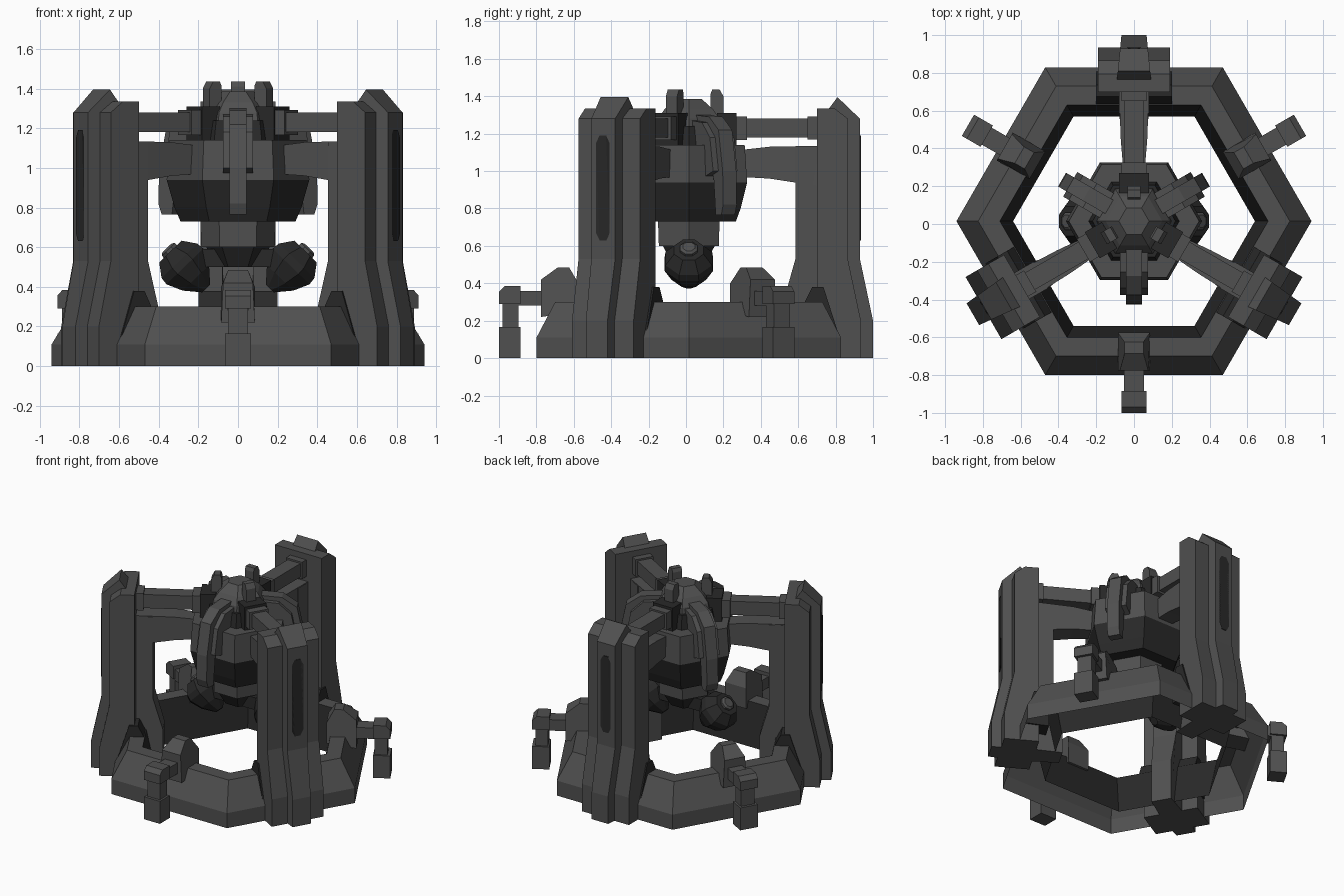
import bpy, bmesh
from math import pi, cos, sin, radians

cube = bpy.data.objects.get("Cube")
if cube:
    bpy.data.objects.remove(cube, do_unlink=True)

CENTRE_Y = 0.015
ARMS = (90, 210, 330)
GAPS = (30, 150, 270)


def material(name, value):
    m = bpy.data.materials.new(name)
    m.use_nodes = True
    colour = (value, value, value, 1)
    m.diffuse_color = colour
    m.node_tree.nodes["Principled BSDF"].inputs["Base Color"].default_value = colour
    return m


GREY = material("dark grey", 0.08)
BLACK = material("near black", 0.022)


def add_object(name, mesh, angle=0):
    ob = bpy.data.objects.new(name, mesh)
    ob.location.y = CENTRE_Y
    ob.rotation_euler.z = radians(angle)
    bpy.context.collection.objects.link(ob)
    return ob


def finish(bm, name, mats):
    bmesh.ops.recalc_face_normals(bm, faces=bm.faces)
    mesh = bpy.data.meshes.new(name)
    bm.to_mesh(mesh)
    bm.free()
    for m in mats:
        mesh.materials.append(m)
    return mesh


def slab(name, profile, angles, mat=GREY, width=None):
    """Mirror a (radius, height[, half width]) outline across the radial plane."""
    bm = bmesh.new()
    sides = []
    for s in (-1, 1):
        sides.append([bm.verts.new((p[0], s * (p[2] if len(p) > 2 else width), p[1]))
                      for p in profile])
    a, b = sides
    bm.faces.new(a)
    bm.faces.new(b[::-1])
    n = len(profile)
    for i in range(n):
        j = (i + 1) % n
        bm.faces.new((a[i], b[i], b[j], a[j]))
    mesh = finish(bm, name, [mat])
    for k, ang in enumerate(angles):
        add_object(f"{name}_{k + 1}", mesh, ang)


def box(name, r0, r1, z0, z1, width, angles, mat=GREY):
    slab(name, [(r0, z0), (r1, z0), (r1, z1), (r0, z1)], angles, mat, width)


def lathe(name, profile, sides=6, turn=0.0, caps=True, mats=(GREY,), black_rows=()):
    """Sweep a (radius, height) profile round the axis with a few flat sides."""
    bm = bmesh.new()
    rings = [[bm.verts.new((r * cos(turn + 2 * pi * i / sides),
                            r * sin(turn + 2 * pi * i / sides), z))
              for i in range(sides)] for r, z in profile]
    for row, (low, high) in enumerate(zip(rings, rings[1:])):
        for i in range(sides):
            j = (i + 1) % sides
            f = bm.faces.new((low[i], low[j], high[j], high[i]))
            f.material_index = 1 if row in black_rows else 0
    if caps:
        bm.faces.new(rings[0][::-1])
        bm.faces.new(rings[-1])
    return add_object(name, finish(bm, name, mats))


# Hexagonal base ring, open underneath, with a dark inner wall
lathe("base_ring", [(0.94, 0), (0.94, 0.11), (0.825, 0.30), (0.71, 0.30), (0.64, 0)],
      caps=False, mats=(GREY, BLACK), black_rows=(3,))

# Three pylons: broad slab, outer rib, inner column
slab("pylon_slab", [(0.685, 0), (0.685, 1.335), (0.78, 1.335), (0.85, 1.28),
                    (0.85, 0.53), (0.92, 0.2), (0.92, 0)], ARMS, width=0.19)
rib = [(0.75, 0), (0.75, 1.335), (0.795, 1.395), (0.915, 1.28),
       (0.915, 0.53), (0.985, 0.2), (0.985, 0)]
slab("pylon_rib", [(r, z, 0.09 - (r - 0.75) * 0.1) for r, z in rib], ARMS)
slab("pylon_column", [(0.70, 0, 0.08), (0.70, 1.13, 0.08), (0.57, 1.13, 0.08),
                      (0.57, 0.53, 0.08), (0.505, 0.3, 0.07), (0.505, 0, 0.07)], ARMS)
slab("pylon_slot", [(0.91, 0.63, 0.02), (0.92, 0.63, 0.02), (0.92, 0.67, 0.042),
                    (0.92, 1.15, 0.042), (0.92, 1.19, 0.02), (0.91, 1.19, 0.02)],
     ARMS, BLACK)
slab("pylon_gusset", [(0.62, 0.12), (0.62, 0.3), (0.66, 0.38), (0.72, 0.38), (0.80, 0.13)],
     ARMS, BLACK, 0.2)

# Arms joining the pylons to the core
box("upper_beam", 0.2, 0.69, 1.18, 1.28, 0.052, ARMS)
box("beam_outer_collar", 0.635, 0.69, 1.168, 1.292, 0.065, ARMS)
box("beam_inner_collar", 0.25, 0.31, 1.165, 1.292, 0.07, ARMS)
slab("lower_bracket", [(0.25, 0.97, 0.055), (0.43, 0.96, 0.07), (0.69, 0.92, 0.08),
                       (0.69, 1.135, 0.08), (0.43, 1.13, 0.07), (0.25, 1.11, 0.055)], ARMS)

# Hexagonal core body with dark lower half
lathe("core_lower", [(0.29, 0.73), (0.32, 0.80), (0.36, 0.94)], mats=(BLACK,))
lathe("core_upper", [(0.36, 0.94), (0.345, 1.14)])
lathe("core_turret", [(0.22, 1.14), (0.19, 1.28), (0.15, 1.33), (0.08, 1.385)])
lathe("core_turret_collar", [(0.24, 1.14), (0.22, 1.24)], mats=(BLACK,))
lathe("core_neck", [(0.185, 0.60), (0.19, 0.73)])
lathe("core_neck_tip", [(0.10, 0.50), (0.16, 0.60)], mats=(BLACK,))

# Clamps and fins on top of the core
box("clamp", 0.15, 0.255, 1.14, 1.31, 0.08, ARMS, BLACK)
slab("top_fin", [(0.115, 1.2), (0.185, 1.2), (0.185, 1.40), (0.165, 1.435),
                 (0.125, 1.435), (0.115, 1.41)], ARMS, width=0.035)

# Curved claws hugging the body between the arms
slab("claw", [(0.14, 1.30), (0.29, 1.29), (0.39, 1.22), (0.435, 1.0), (0.44, 0.82),
              (0.42, 0.765), (0.36, 0.765), (0.34, 0.95), (0.30, 1.12), (0.14, 1.16)],
     GAPS, width=0.042)
slab("claw_shoulder", [(0.16, 1.13), (0.16, 1.27), (0.27, 1.26), (0.355, 1.18),
                       (0.39, 1.0), (0.30, 0.97)], GAPS, width=0.075)

# Pair of tilted pods below the core
for side, label in ((1, "left"), (-1, "right")):
    parts = [
        lathe("pod_" + label, [(0.03, -0.165), (0.10, -0.09), (0.14, -0.01),
                               (0.135, 0.03), (0.085, 0.095)],
              8, pi / 8, mats=(BLACK,)),
        lathe("pod_lens_" + label, [(0.05, 0.05), (0.05, 0.11), (0.035, 0.12)],
              8, pi / 8),
    ]
    for p in parts:
        p.location = (side * 0.275, CENTRE_Y, 0.51)
        p.rotation_euler.y = side * radians(44)
box("pod_link", 0.0, 0.24, 0.50, 0.59, 0.06, (0, 180), BLACK)

# Outrigger stands between the pylons
slab("stand_block", [(0.59, 0.25, 0.085), (0.59, 0.40, 0.085), (0.64, 0.485, 0.05),
                     (0.70, 0.485, 0.05), (0.79, 0.42, 0.075), (0.79, 0.22, 0.085)], GAPS)
box("stand_arm", 0.77, 0.92, 0.28, 0.36, 0.052, GAPS)
slab("stand_head", [(0.90, 0.29), (1.015, 0.29), (1.015, 0.355), (0.985, 0.385),
                    (0.90, 0.385)], GAPS, width=0.065)
box("stand_waist", 0.91, 0.995, 0.15, 0.30, 0.05, GAPS)
box("stand_foot", 0.90, 1.015, 0, 0.165, 0.065, GAPS)
